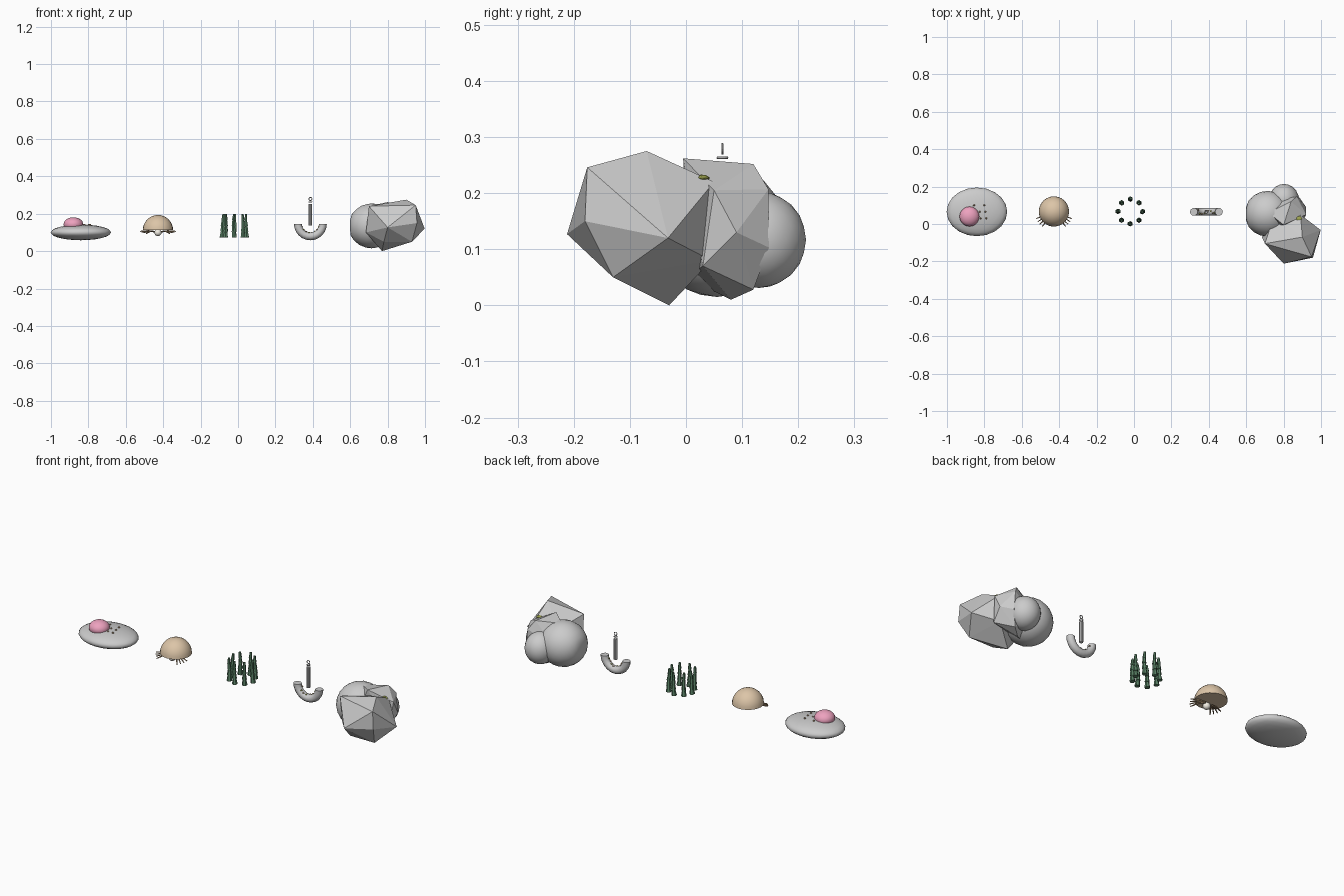
import bpy, bmesh, math, random
from mathutils import Vector

if "Cube" in bpy.data.objects:
    bpy.data.objects.remove(bpy.data.objects["Cube"])
random.seed(4)


def mat(name, rgb):
    m = bpy.data.materials.new(name)
    m.diffuse_color = (*rgb, 1)
    m.use_nodes = True
    m.node_tree.nodes["Principled BSDF"].inputs["Base Color"].default_value = m.diffuse_color
    return m


PINK = mat("pink", (0.85, 0.36, 0.52))
TAN = mat("tan", (0.72, 0.56, 0.39))
BROWN = mat("brown", (0.42, 0.29, 0.17))
PEARL = mat("pearl", (0.9, 0.86, 0.78))
GREEN = mat("weed_green", (0.10, 0.22, 0.13))
OLIVE = mat("olive", (0.35, 0.38, 0.08))


def finish(bm, name, m=None, smooth=False):
    bmesh.ops.recalc_face_normals(bm, faces=bm.faces[:])
    for f in bm.faces:
        f.smooth = smooth
    me = bpy.data.meshes.new(name)
    bm.to_mesh(me)
    bm.free()
    ob = bpy.data.objects.new(name, me)
    bpy.context.collection.objects.link(ob)
    if m:
        me.materials.append(m)
    return ob


def blob(name, loc, size, m=None, sub=3, smooth=True, min_x=None):
    bm = bmesh.new()
    bmesh.ops.create_icosphere(bm, subdivisions=sub, radius=1)
    for v in bm.verts:
        v.co = Vector([c * s + l for c, s, l in zip(v.co, size, loc)])
        if min_x is not None:
            v.co.x = max(v.co.x, min_x)
    return finish(bm, name, m, smooth)


def rod(bm, a, b, r1, r2, seg=6):
    a, b = Vector(a), Vector(b)
    d = b - a
    vs = bmesh.ops.create_cone(bm, cap_ends=True, segments=seg, radius1=r1,
                               radius2=r2, depth=d.length)["verts"]
    q = Vector((0, 0, 1)).rotation_difference(d)
    for v in vs:
        v.co = q @ v.co + (a + b) / 2


def hull(name, pts):
    bm = bmesh.new()
    for p in pts:
        bm.verts.new(p)
    bmesh.ops.convex_hull(bm, input=bm.verts[:])
    bmesh.ops.delete(bm, geom=[v for v in bm.verts if not v.link_faces], context='VERTS')
    return finish(bm, name)


# flat stone with a pink lump and small grains
blob("flat_stone", (-0.84, 0.065, 0.1), (0.162, 0.13, 0.042))
blob("pink_lump", (-0.88, 0.04, 0.143), (0.053, 0.053, 0.038), PINK)
for x, y in ((-0.855, 0.1), (-0.80, 0.1), (-0.795, 0.065), (-0.825, 0.065), (-0.79, 0.03), (-0.82, 0.03)):
    blob("grain", (x, y, 0.138), (0.006, 0.006, 0.008), BROWN, 1, False)

# domed shell: upper half of a sphere, closed below
C = Vector((-0.428, 0.067, 0.112))
bm = bmesh.new()
bmesh.ops.create_uvsphere(bm, u_segments=24, v_segments=16, radius=0.081)
cut = bmesh.ops.bisect_plane(bm, geom=bm.verts[:] + bm.edges[:] + bm.faces[:], plane_co=(0, 0, 0.0001),
                             plane_no=(0, 0, 1), clear_inner=True)
bmesh.ops.holes_fill(bm, edges=[e for e in bm.edges if e.is_boundary])
bmesh.ops.translate(bm, verts=bm.verts[:], vec=C)
dome = finish(bm, "domed_shell", TAN, True)
for f in dome.data.polygons:
    if len(f.vertices) > 4:
        f.use_smooth = False
blob("pearl", (C.x, 0.035, 0.099), (0.019, 0.019, 0.019), PEARL)

# thin legs fanned out on both sides
bm = bmesh.new()
for side in (-1, 1):
    for i in range(4):
        a = math.radians(-22 - 10 * i)
        knee = C + Vector((side * 0.06 * math.cos(a), 0.06 * math.sin(a), -0.004))
        tip = C + Vector((side * 0.102 * math.cos(a), 0.102 * math.sin(a), -0.006 - 0.004 * i))
        rod(bm, C + Vector((side * 0.02, -0.015, -0.008)), knee, 0.004, 0.004)
        rod(bm, knee, tip, 0.004, 0.0025)
finish(bm, "shell_legs", BROWN)

# ring of weed stalks made of stacked tapering tiers
for k in range(8):
    a = k * math.pi / 4
    p = Vector((-0.02 + 0.066 * math.cos(a), 0.067 + 0.066 * math.sin(a), 0.073))
    bm = bmesh.new()
    for i in range(4):
        q = p + Vector((random.uniform(-.003, .003), random.uniform(-.003, .003), 0.033))
        r = 0.0145 - 0.0018 * i
        rod(bm, p, q, r, r * 0.62)
        p = q - Vector((0, 0, 0.002))
    finish(bm, "weed_stalk", GREEN)

# anchor: half-ring hook, shank and two links
AX, AY, AZ = 0.387, 0.065, 0.146
bm = bmesh.new()
rings = []
for i in range(13):
    t = math.pi + math.pi * i / 12
    rings.append([bm.verts.new((AX + (0.067 + 0.021 * math.cos(u)) * math.cos(t), AY + 0.021 * math.sin(u),
                                AZ + (0.067 + 0.021 * math.cos(u)) * math.sin(t)))
                  for u in (j * math.pi / 5 for j in range(10))])
for r0, r1 in zip(rings, rings[1:]):
    for j in range(10):
        bm.faces.new((r0[j], r0[(j + 1) % 10], r1[(j + 1) % 10], r1[j]))
bm.faces.new(rings[0])
bm.faces.new(rings[-1])
hook = finish(bm, "anchor_hook", None, True)
for f in hook.data.polygons:
    if len(f.vertices) > 4:
        f.use_smooth = False
bm = bmesh.new()
rod(bm, (AX, AY, 0.138), (AX, AY, 0.252), 0.010, 0.010, 10)
finish(bm, "anchor_shank")
for z, rot in ((0.263, 0), (0.279, math.pi / 2)):
    bpy.ops.mesh.primitive_torus_add(location=(AX, AY, z), rotation=(rot, 0, 0), major_radius=0.0085,
                                     minor_radius=0.0022, major_segments=12, minor_segments=6)
    bpy.context.object.name = "anchor_link"

# crust spots along the inside of the hook
for i in range(8):
    t = math.radians(200 + 20 * i)
    blob("hook_spot", (AX + 0.047 * math.cos(t), AY + random.uniform(-.012, .012), AZ + 0.047 * math.sin(t)),
         (0.006, 0.005, 0.004), OLIVE if i % 2 else BROWN, 1, False)

# rock pile: two faceted boulders and two rounded ones
hull("front_boulder", [(.998, -.032, .12), (.95, -.176, .246), (.9, -.07, .275), (.93, -.13, .05),
                       (.77, -.03, 0), (.80, -.212, .127), (.70, -.105, .24), (.684, -.07, .1),
                       (.89, .05, .22), (.88, .045, .08), (.75, .05, .2), (.957, -.18, .15),
                       (.78, -.13, .05)])
hull("middle_boulder", [(.8, -.005, .262), (.84, .12, .252), (.72, .06, .245), (.92, .09, .13),
                        (.87, .147, .207), (.88, .148, .103), (.85, .12, .028), (.8, .08, .01),
                        (.7, 0, .05), (.92, .05, .205), (.72, .12, .13), (.91, .03, .07)])
blob("left_round_rock", (0.715, 0.055, 0.135), (0.125, 0.122, 0.12), min_x=0.6)
blob("back_round_rock", (0.802, 0.13, 0.117), (0.08, 0.084, 0.086))
blob("moss_spot", (0.882, 0.028, 0.227), (0.016, 0.014, 0.006), OLIVE, 2, False)
